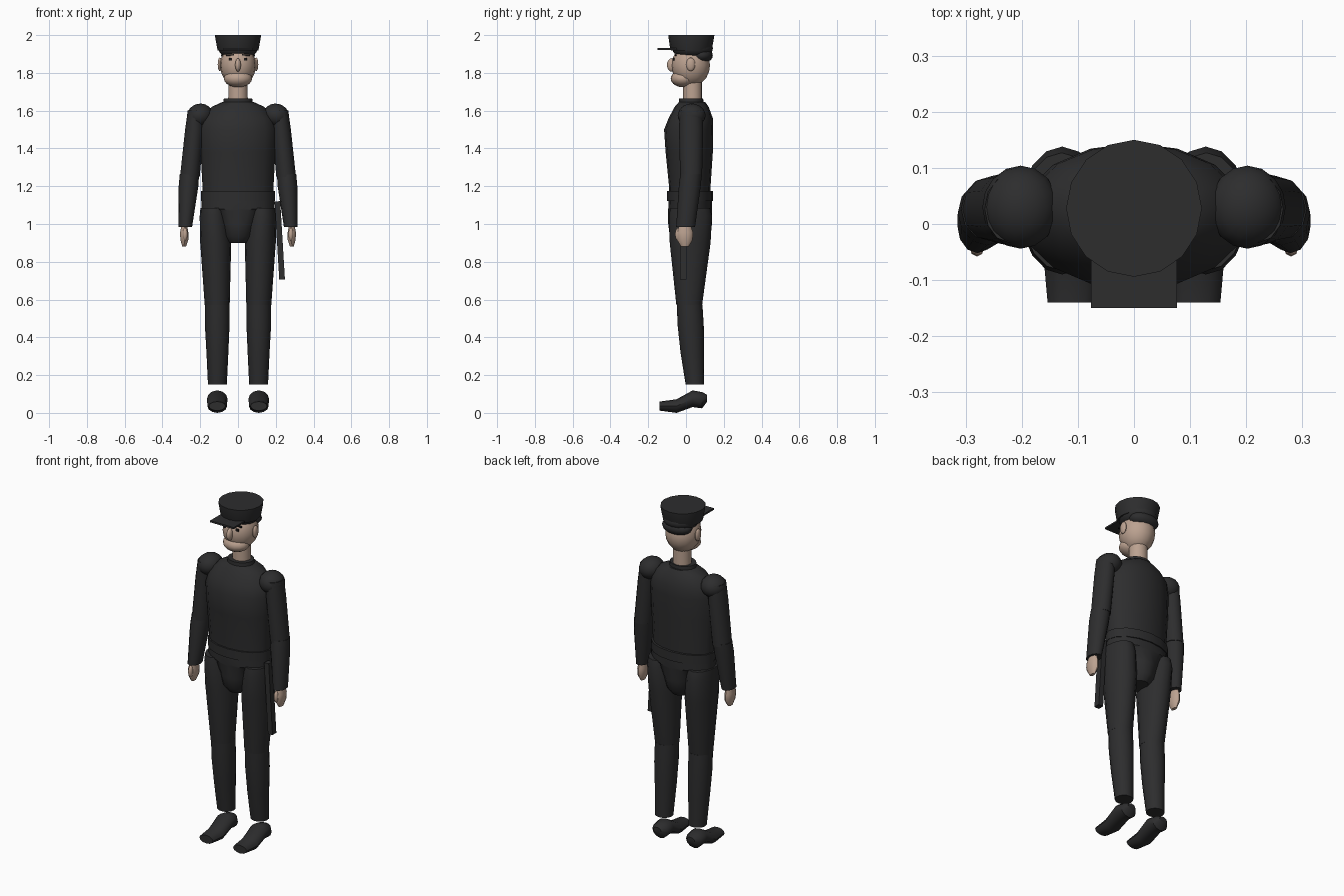
import bpy, bmesh, math
from mathutils import Vector, Matrix


def colour(name, rgb):
    m = bpy.data.materials.new(name)
    m.diffuse_color = (*rgb, 1)
    return m


CLOTH = colour("black cloth", (0.026, 0.026, 0.027))
SKIN = colour("skin", (0.50, 0.36, 0.28))
INK = colour("eye black", (0.012, 0.011, 0.011))


def finish(name, bm, mat, angle=40):
    bmesh.ops.recalc_face_normals(bm, faces=bm.faces[:])
    me = bpy.data.meshes.new(name)
    bm.to_mesh(me)
    bm.free()
    me.materials.append(mat)
    ob = bpy.data.objects.new(name, me)
    bpy.context.collection.objects.link(ob)
    bpy.ops.object.select_all(action='DESELECT')
    ob.select_set(True)
    bpy.context.view_layer.objects.active = ob
    if angle:
        bpy.ops.object.shade_smooth_by_angle(angle=math.radians(angle))
    return ob


def loft(name, rings, mat, n=16, along_y=False):
    """Rings are (x centre, cross centre, rx, r cross, position on axis)."""
    bm = bmesh.new()
    loops = []
    for cx, cc, rx, rc, p in rings:
        loop = []
        for i in range(n):
            a = 2 * math.pi * i / n
            x, c = cx + rx * math.sin(a), cc + rc * math.cos(a)
            loop.append(bm.verts.new((x, p, c) if along_y else (x, c, p)))
        loops.append(loop)
    for a, b in zip(loops, loops[1:]):
        for i in range(n):
            j = (i + 1) % n
            bm.faces.new((a[i], a[j], b[j], b[i]))
    bm.faces.new(loops[0])
    bm.faces.new(loops[-1])
    return finish(name, bm, mat)


def ball(name, centre, radii, mat, tilt=0, u=16, v=10):
    bm = bmesh.new()
    bmesh.ops.create_uvsphere(bm, u_segments=u, v_segments=v, radius=1)
    bm.transform(Matrix.Translation(centre) @ Matrix.Rotation(tilt, 4, 'Y')
                 @ Matrix.Diagonal((*radii, 1)))
    return finish(name, bm, mat, 60)


def box(name, centre, size, mat, tilt=0, axis='Y'):
    bm = bmesh.new()
    bmesh.ops.create_cube(bm, size=1)
    bm.transform(Matrix.Translation(centre) @ Matrix.Rotation(tilt, 4, axis)
                 @ Matrix.Diagonal((*size, 1)))
    return finish(name, bm, mat, 0)


# Jacket, belt and pelvis
loft("jacket", [(0, 0.02, 0.187, 0.11, 1.09), (0, 0.02, 0.188, 0.11, 1.2),
                (0, 0.017, 0.198, 0.125, 1.38), (0, 0.014, 0.203, 0.13, 1.5),
                (0, 0.025, 0.19, 0.117, 1.56), (0, 0.03, 0.14, 0.09, 1.62),
                (0, 0.032, 0.085, 0.07, 1.645)], CLOTH)
loft("belt", [(0, 0.022, 0.195, 0.122, 1.122), (0, 0.022, 0.195, 0.122, 1.175)], CLOTH)
loft("pelvis", [(0, 0.02, 0.055, 0.075, 0.9), (0, 0.02, 0.083, 0.106, 0.935),
                (0, 0.022, 0.1, 0.116, 1.0), (0, 0.022, 0.15, 0.116, 1.07),
                (0, 0.022, 0.193, 0.116, 1.08), (0, 0.022, 0.193, 0.115, 1.125)], CLOTH)
loft("collar", [(0, 0.027, 0.08, 0.066, 1.63), (0, 0.027, 0.075, 0.064, 1.665)], CLOTH)

# Neck and head
loft("neck", [(0, 0.035, 0.052, 0.05, 1.64), (0, 0.035, 0.05, 0.05, 1.79)], SKIN)
ball("head", (0, 0.025, 1.84), (0.095, 0.102, 0.112), SKIN)
ball("jaw", (0, -0.015, 1.77), (0.075, 0.066, 0.046), SKIN)
ball("nose", (0, -0.075, 1.842), (0.016, 0.026, 0.036), SKIN, u=10, v=8)
for s in (-1, 1):
    ball("ear", (s * 0.096, 0.025, 1.845), (0.012, 0.024, 0.036), SKIN, u=10, v=8)
    box("eye", (s * 0.04, -0.064, 1.873), (0.017, 0.008, 0.013), INK)
    box("eyebrow", (s * 0.042, -0.055, 1.894), (0.042, 0.009, 0.007), INK, s * 0.08)

# Hair
ball("hair", (0, 0.035, 1.93), (0.104, 0.108, 0.06), CLOTH)
ball("nape_hair", (0, 0.082, 1.893), (0.09, 0.06, 0.043), CLOTH)

# Flared cap with flat visor
loft("cap", [(0, 0.027, 0.107, 0.105, 1.918), (0, 0.027, 0.111, 0.112, 1.935),
             (0, 0.028, 0.121, 0.121, 1.99), (0, 0.028, 0.121, 0.122, 2.0)], CLOTH)
box("visor", (0, -0.095, 1.926), (0.154, 0.11, 0.01), CLOTH)

# Limbs on both sides
for s in (-1, 1):
    ball("shoulder", (s * 0.202, 0.03, 1.575), (0.069, 0.074, 0.062), CLOTH, s * 0.25)
    loft("upper_arm", [(s * 0.222, 0.027, 0.044, 0.06, 1.6),
                       (s * 0.23, 0.027, 0.05, 0.064, 1.5),
                       (s * 0.255, 0.027, 0.052, 0.058, 1.25)], CLOTH, 12)
    loft("forearm", [(s * 0.257, 0.027, 0.051, 0.057, 1.265),
                     (s * 0.262, 0.02, 0.052, 0.058, 1.2),
                     (s * 0.279, -0.002, 0.036, 0.05, 0.985)], CLOTH, 12)
    loft("hand", [(s * 0.284, -0.005, 0.015, 0.028, 1.0),
                  (s * 0.285, -0.006, 0.023, 0.043, 0.955),
                  (s * 0.284, -0.006, 0.022, 0.041, 0.915),
                  (s * 0.285, -0.006, 0.01, 0.02, 0.88)], SKIN, 10)
    ball("thumb", (s * 0.28, -0.042, 0.945), (0.013, 0.016, 0.035), SKIN, u=8, v=6)
    loft("thigh", [(s * 0.129, 0.022, 0.07, 0.105, 1.085),
                   (s * 0.128, 0.024, 0.075, 0.114, 1.04),
                   (s * 0.118, 0.022, 0.082, 0.108, 0.9),
                   (s * 0.11, 0.017, 0.066, 0.068, 0.57)], CLOTH)
    loft("shin", [(s * 0.11, 0.019, 0.065, 0.068, 0.575),
                  (s * 0.11, 0.025, 0.065, 0.069, 0.46),
                  (s * 0.109, 0.033, 0.058, 0.062, 0.32),
                  (s * 0.109, 0.047, 0.05, 0.049, 0.15)], CLOTH)
    loft("shoe", [(s * 0.11, 0.036, 0.044, 0.024, -0.14),
                  (s * 0.11, 0.036, 0.052, 0.036, -0.05),
                  (s * 0.11, 0.075, 0.054, 0.044, 0.035),
                  (s * 0.11, 0.067, 0.05, 0.043, 0.085),
                  (s * 0.11, 0.078, 0.025, 0.018, 0.112)], CLOTH, 12, True)

# Sheathed baton hanging from the belt
box("baton", (0.221, -0.015, 0.913), (0.03, 0.036, 0.415), CLOTH, -0.06)
